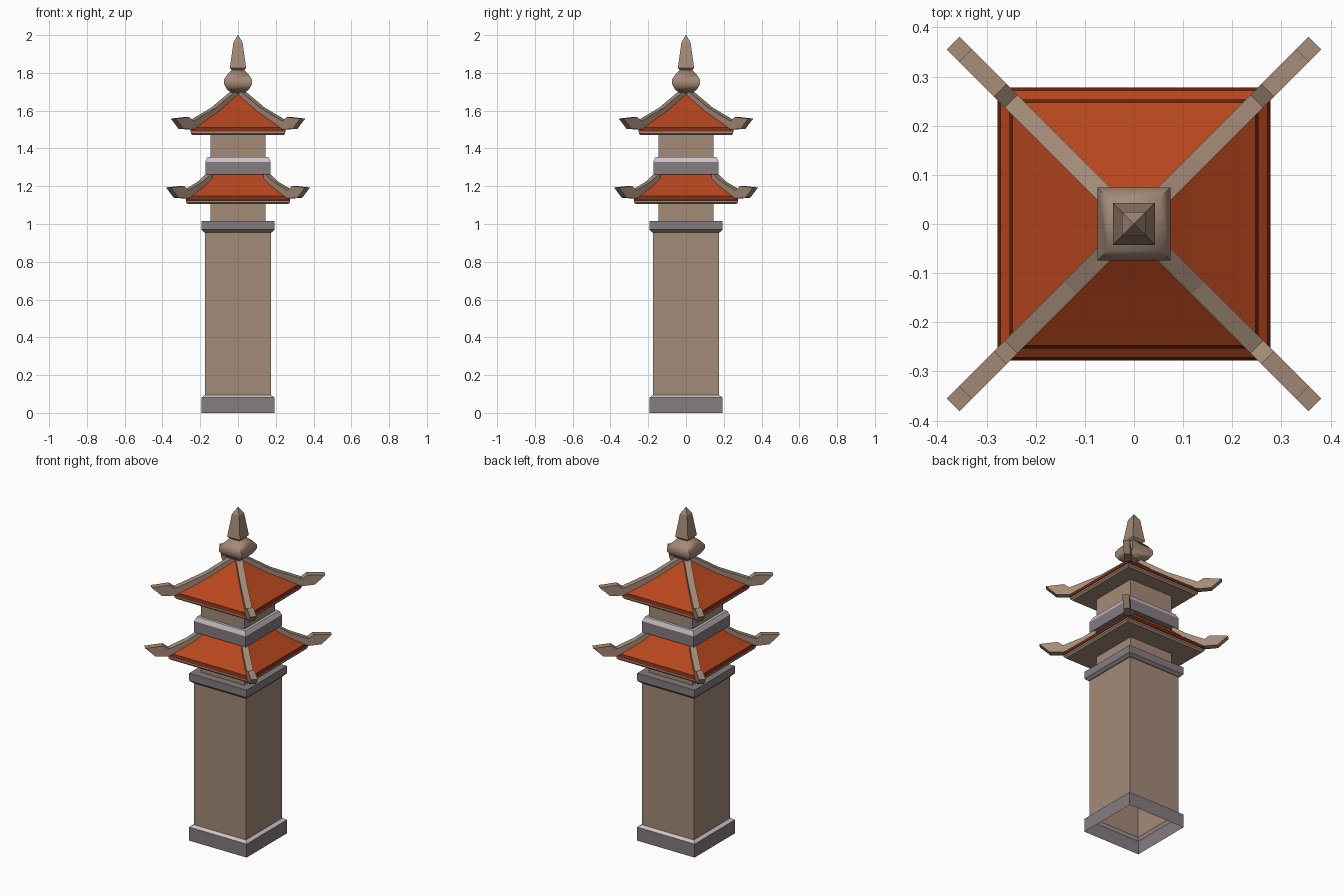
import bpy, bmesh, math
from mathutils import Matrix, Vector

if "Cube" in bpy.data.objects:
    bpy.data.objects.remove(bpy.data.objects["Cube"])


def material(name, rgb):
    m = bpy.data.materials.new(name)
    m.diffuse_color = (*rgb, 1)
    m.use_nodes = True
    m.node_tree.nodes["Principled BSDF"].inputs["Base Color"].default_value = m.diffuse_color
    return m


STONE = material("tan stone", (0.37, 0.257, 0.187))
TRIM = material("grey trim", (0.235, 0.205, 0.222))
LEDGE = material("pale grey ledge", (0.60, 0.53, 0.57))
TILE = material("orange roof tile", (0.475, 0.062, 0.013))
TILE_END = material("dark red tile end", (0.20, 0.026, 0.008))


def finish(name, bm, mat):
    bmesh.ops.recalc_face_normals(bm, faces=bm.faces)
    mesh = bpy.data.meshes.new(name)
    bm.to_mesh(mesh)
    bm.free()
    mesh.materials.append(mat)
    ob = bpy.data.objects.new(name, mesh)
    bpy.context.collection.objects.link(ob)
    return ob


def square_loft(name, profile, mat, cap_bottom=True, cap_top=True):
    """Stack square rings given as (half width, height)."""
    bm = bmesh.new()
    rings = [[bm.verts.new((sx * h, sy * h, z))
              for sx, sy in ((-1, -1), (1, -1), (1, 1), (-1, 1))]
             for h, z in profile]
    for a, b in zip(rings, rings[1:]):
        for i in range(4):
            j = (i + 1) % 4
            bm.faces.new((a[i], a[j], b[j], b[i]))
    if cap_bottom:
        bm.faces.new(rings[0][::-1])
    if cap_top:
        bm.faces.new(rings[-1])
    return finish(name, bm, mat)


def hip_ridges(name, profile, mat, width=0.037):
    """Four diagonal bars; the side profile is (x = y position, height)."""
    bm = bmesh.new()
    for k in range(4):
        rot = Matrix.Rotation(math.radians(45 + 90 * k), 4, 'Z')
        sides = [[bm.verts.new(rot @ Vector((r * math.sqrt(2), s * width / 2, z)))
                  for r, z in profile] for s in (-1, 1)]
        bm.faces.new(sides[0])
        bm.faces.new(sides[1][::-1])
        n = len(profile)
        for i in range(n):
            j = (i + 1) % n
            bm.faces.new((sides[0][i], sides[0][j], sides[1][j], sides[1][i]))
    return finish(name, bm, mat)


def paint_upward(ob, mat):
    """Give every face that looks upward a second colour."""
    ob.data.materials.append(mat)
    for p in ob.data.polygons:
        if p.normal.z > 0.2:
            p.material_index = 1


def smooth(ob, angle):
    bpy.ops.object.select_all(action='DESELECT')
    bpy.context.view_layer.objects.active = ob
    ob.select_set(True)
    bpy.ops.object.shade_smooth_by_angle(angle=math.radians(angle))


def roof(level, eave, z, top_half, top_z, mid):
    """Soffit slab, row of tile ends, tiled slope and upturned corner ridges."""
    square_loft(level + "_eave_slab",
                [(eave - 0.01, z), (eave, z + 0.01), (eave, z + 0.02)], STONE)
    square_loft(level + "_tile_ends",
                [(eave - 0.012, z + 0.02), (eave + 0.003, z + 0.021),
                 (eave - 0.003, z + 0.042)], TILE_END, True, False)
    slope = square_loft(level + "_tiled_roof",
                        [(eave - 0.003, z + 0.042), mid, (top_half, top_z)],
                        TILE, False, True)
    smooth(slope, 30)
    hip_ridges(level + "_hip_ridges", [
        (top_half + 0.012, top_z + 0.005), (mid[0], mid[1] + 0.02),
        (eave, z + 0.074), (eave + 0.022, z + 0.096),      # valley and upward kick
        (eave + 0.093, z + 0.088), (eave + 0.052, z + 0.034),  # slanted tip
        (eave, z + 0.03), (mid[0], mid[1] - 0.015), (top_half + 0.012, top_z - 0.03),
    ], STONE)


# pillar: open underneath, the shaft starts on top of the base
base = square_loft("base_plinth", [(0.193, 0), (0.193, 0.082), (0.175, 0.095)],
                   TRIM, False, False)
paint_upward(base, LEDGE)
square_loft("pillar_shaft", [(0.174, 0.092), (0.174, 0.96)], STONE, False, True)
square_loft("pillar_collar", [(0.178, 0.955), (0.193, 0.97), (0.193, 1.015)], TRIM)
square_loft("lower_neck", [(0.146, 1.01), (0.146, 1.11)], STONE)

# lower roof and the tier above it
roof("lower", 0.275, 1.105, 0.135, 1.268, (0.2, 1.204))
tier = square_loft("middle_tier", [(0.173, 1.262), (0.173, 1.328), (0.162, 1.354)], TRIM)
paint_upward(tier, LEDGE)
square_loft("upper_neck", [(0.146, 1.35), (0.146, 1.475)], STONE)

# upper roof
roof("upper", 0.25, 1.47, 0.005, 1.705, (0.13, 1.595))

# finial
bulb = square_loft("finial_bulb", [(0.032, 1.692), (0.058, 1.712), (0.074, 1.74),
                                   (0.074, 1.765), (0.055, 1.793), (0.034, 1.814)], STONE)
smooth(bulb, 60)
square_loft("finial_spike", [(0.03, 1.812), (0.043, 1.826), (0.024, 1.962),
                             (0.001, 2.0)], STONE)
